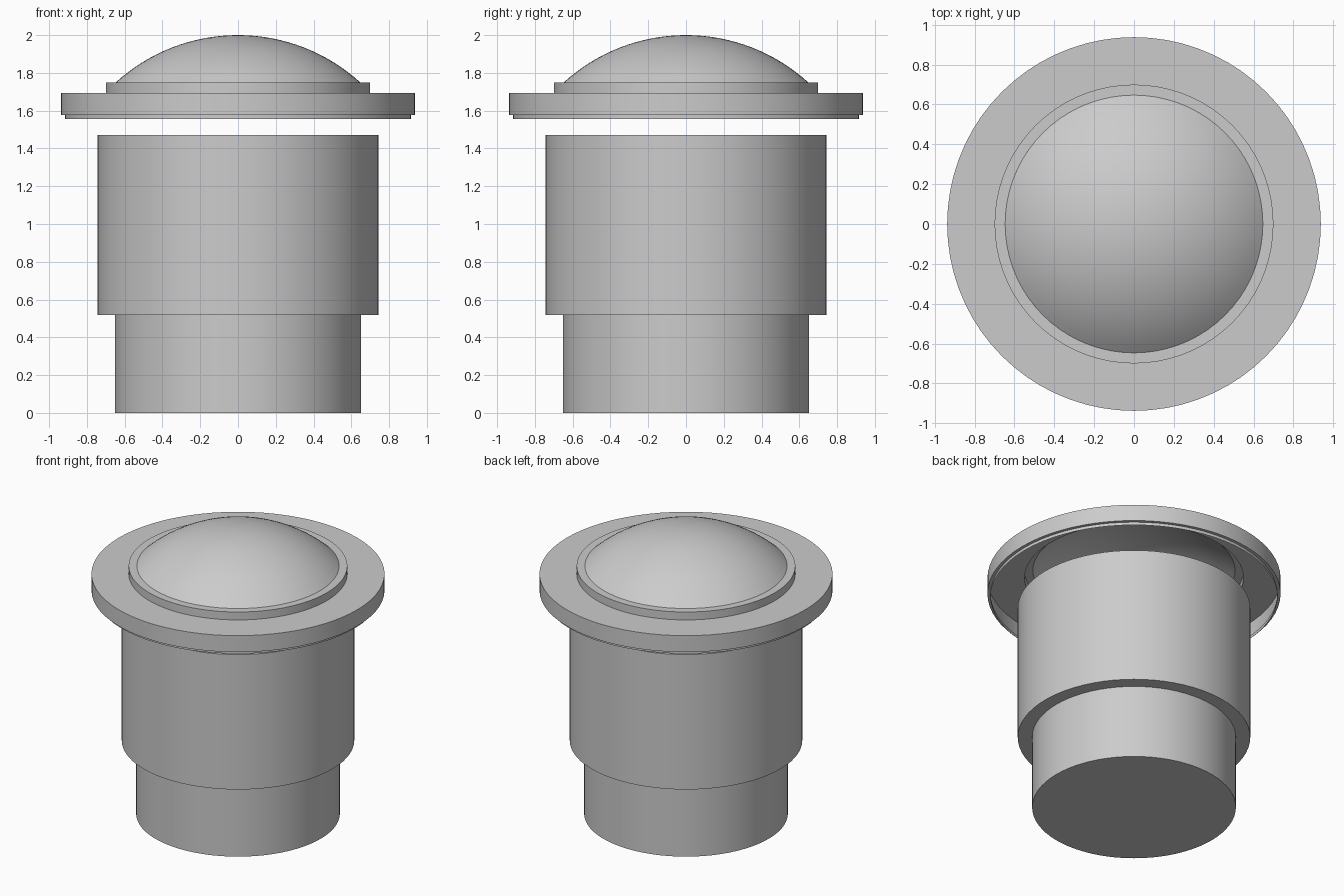
import bpy
import bmesh
from math import sin, cos, pi, radians, asin

cube = bpy.data.objects.get("Cube")
if cube:
    bpy.data.objects.remove(cube, do_unlink=True)

SEGMENTS = 72

grey = bpy.data.materials.new("plain grey")
grey.use_nodes = True
colour = (0.6, 0.6, 0.6, 1)
grey.diffuse_color = colour
grey.node_tree.nodes["Principled BSDF"].inputs["Base Color"].default_value = colour


def lathe(name, profile):
    """Turn a (radius, height) profile, listed from the top down, around z."""
    bm = bmesh.new()
    rings = []
    for r, z in profile:
        if r == 0:
            rings.append([bm.verts.new((0, 0, z))] * SEGMENTS)
        else:
            angles = [2 * pi * k / SEGMENTS for k in range(SEGMENTS)]
            rings.append([bm.verts.new((r * cos(a), r * sin(a), z)) for a in angles])
    for upper, lower in zip(rings, rings[1:]):
        for k in range(SEGMENTS):
            n = (k + 1) % SEGMENTS
            corners = [upper[k], lower[k], lower[n], upper[n]]
            bm.faces.new(list(dict.fromkeys(corners)))
    mesh = bpy.data.meshes.new(name)
    bm.to_mesh(mesh)
    bm.free()
    mesh.materials.append(grey)
    obj = bpy.data.objects.new(name, mesh)
    bpy.context.collection.objects.link(obj)
    bpy.ops.object.select_all(action="DESELECT")
    obj.select_set(True)
    bpy.context.view_layer.objects.active = obj
    bpy.ops.object.shade_smooth_by_angle(angle=radians(25))
    return obj


# Stepped body: wide barrel above a narrower foot
lathe("body", [(0, 1.47), (0.744, 1.47), (0.744, 0.517),
               (0.652, 0.517), (0.652, 0), (0, 0)])

# Floating hollow cap: shallow dome, raised collar, flange and thin lip
dome_radius, dome_height = 0.647, 0.25
sphere = (dome_radius ** 2 + dome_height ** 2) / (2 * dome_height)
sweep = asin(dome_radius / sphere)
STEPS = 16
dome = [(sphere * sin(sweep * i / STEPS), 2 - sphere + sphere * cos(sweep * i / STEPS))
        for i in range(STEPS + 1)]
lathe("cap", dome + [(0.70, 1.75), (0.70, 1.694), (0.938, 1.694),
                     (0.938, 1.578), (0.917, 1.578), (0.917, 1.557)])
